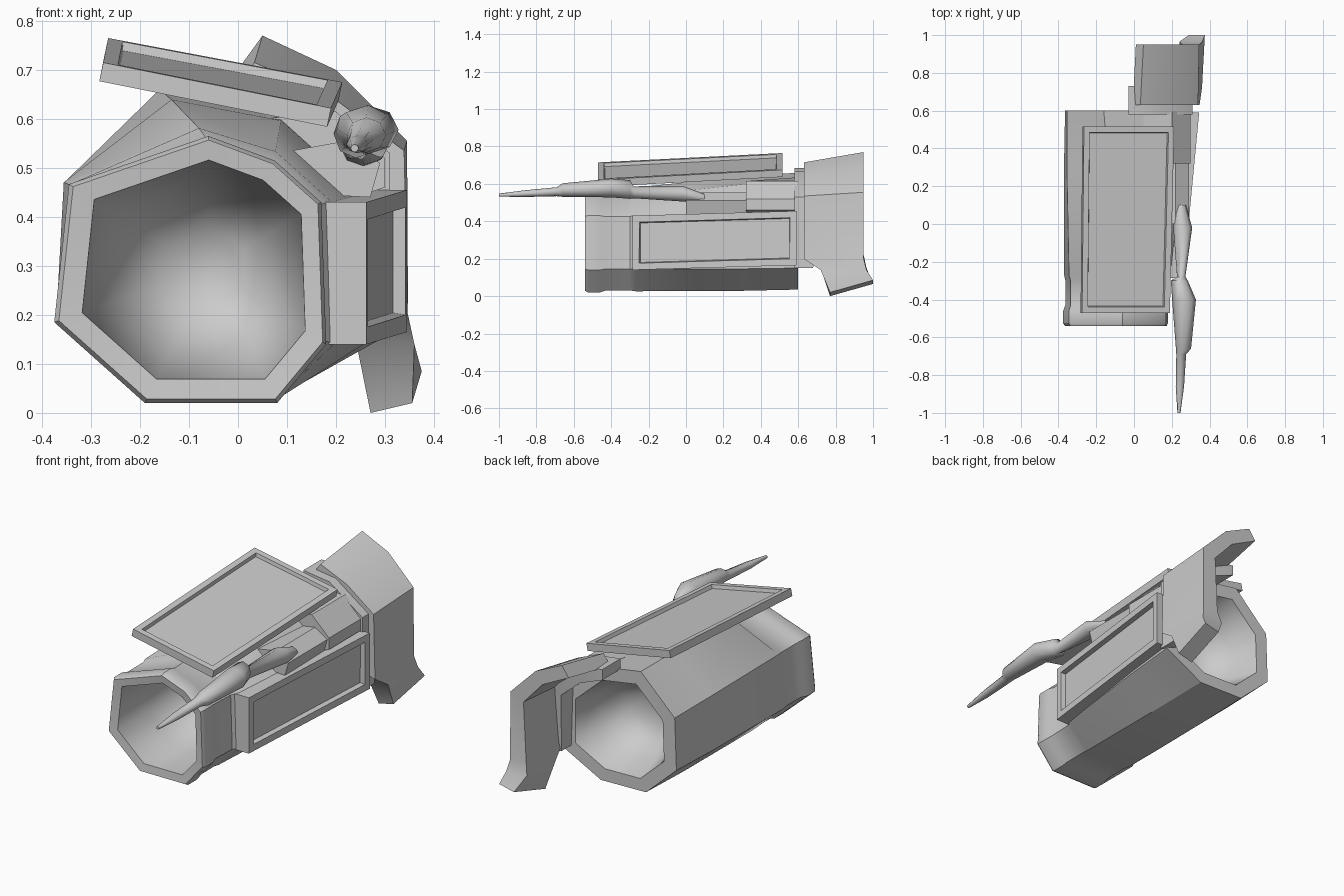
import bpy, bmesh, math
from mathutils import Vector

if "Cube" in bpy.data.objects:
    bpy.data.objects.remove(bpy.data.objects["Cube"])


def finish(name, bm, angle=None):
    bmesh.ops.recalc_face_normals(bm, faces=bm.faces)
    me = bpy.data.meshes.new(name)
    bm.to_mesh(me)
    bm.free()
    ob = bpy.data.objects.new(name, me)
    bpy.context.collection.objects.link(ob)
    if angle:
        bpy.ops.object.select_all(action='DESELECT')
        ob.select_set(True)
        bpy.context.view_layer.objects.active = ob
        bpy.ops.object.shade_smooth_by_angle(angle=math.radians(angle))
    return ob


def loft(name, rings, angle=None, caps=(0, -1), flip=False):
    """Skin a list of equal-length point rings and cap the listed ends."""
    bm = bmesh.new()
    rows = [[bm.verts.new(p) for p in r] for r in rings]
    n = len(rows[0])
    for a, b in zip(rows, rows[1:]):
        for i in range(n):
            j = (i + 1) % n
            bm.faces.new((a[i], a[j], b[j], b[i]))
    for c in caps:
        bm.faces.new(rows[c])
    ob = finish(name, bm, angle)
    if flip:
        ob.data.flip_normals()
    return ob


def framed_panel(name, corners, offset, rim, depth):
    """Slab with a recessed field in the face given by four corners."""
    bm = bmesh.new()
    top = [bm.verts.new(c) for c in corners]
    low = [bm.verts.new(Vector(c) + Vector(offset)) for c in corners]
    face = bm.faces.new(top)
    bm.faces.new(low[::-1])
    for i in range(4):
        j = (i + 1) % 4
        bm.faces.new((top[j], top[i], low[i], low[j]))
    bmesh.ops.recalc_face_normals(bm, faces=bm.faces)
    bmesh.ops.inset_region(bm, faces=[face], thickness=rim)
    bmesh.ops.inset_region(bm, faces=[face], thickness=0.006, depth=-depth)
    return finish(name, bm)


# Eight-sided body, blending from the front section to the back section
FRONT = [(-.06, .565), (-.345, .467), (-.375, .185), (-.19, .02),
         (.08, .02), (.18, .14), (.17, .43), (.075, .515)]
BACK = [(-.16, .66), (-.355, .47), (-.365, .2), (-.19, .04),
        (.07, .035), (.29, .15), (.29, .44), (.09, .62)]


def section(y, t, s):
    pts = [Vector(a).lerp(Vector(b), t) for a, b in zip(FRONT, BACK)]
    c = sum(pts, Vector((0, 0))) / len(pts)
    return [(c.x + (p.x - c.x) * s, y, c.y + (p.y - c.y) * s) for p in pts]


shell = [(-.535, 0, .82), (-.54, 0, .97), (-.525, 0, 1), (-.46, 0, 1), (-.43, 0, .965),
         (-.30, .05, .965), (-.27, .2, .99), (.3, .75, 1.01), (.6, 1, 1), (.6, 1, .78)]
loft("body_shell", [section(*r) for r in shell], 28, caps=())

# Bowl-like hollows in both ends
front_bowl = [(-.535, 0, .82), (-.3, 0, .77), (-.1, 0, .6), (.0, 0, .3)]
back_bowl = [(.6, 1, .78), (.46, 1, .66), (.36, 1, .48), (.32, 1, .25)]
loft("front_hollow", [section(*r) for r in front_bowl], 75, caps=(-1,), flip=True)
loft("rear_hollow", [section(*r) for r in back_bowl], 75, caps=(-1,), flip=True)

# Tilted top panel and the slanted side panel
framed_panel("top_panel",
             [(-.275, -.47, .715), (.19, -.47, .622), (.213, .515, .675), (-.265, .515, .765)],
             (-.008, 0, -.038), .043, .018)
framed_panel("side_panel",
             [(.262, -.285, .14), (.345, .59, .165), (.345, .59, .455), (.262, -.285, .43)],
             (-.115, 0, 0), .05, .025)


# Curved straps at the rear: each row is outer (x,z), inner (x,z), near and far y, near-side drop
def strap(name, rows):
    loft(name, [[(ox - d * .3, y0, oz - d), (ox, y1, oz),
                 (ix, y1, iz), (ix - d * .3, y0, iz - d)]
                for ox, oz, ix, iz, y0, y1, d in rows], 40)


strap("rear_guard", [
    (.05, .77, .01, .715, .63, .95, .055),
    (.20, .70, .16, .64, .63, .95, .05),
    (.345, .555, .27, .52, .63, .95, .02),
    (.347, .20, .255, .22, .63, .95, .0),
    (.36, .14, .24, .15, .72, .965, .0),
    (.375, .085, .29, .065, .77, 1.0, .065)])
strap("rear_link", [
    (-.03, .685, -.03, .63, .58, .73, .0),
    (.12, .665, .10, .58, .58, .73, .0),
    (.31, .53, .23, .47, .58, .70, .0),
    (.31, .15, .24, .17, .58, .68, .0)])

# Shoulder blocks beside the top panel
loft("arm_mount", [[(.08, y, .45), (.27, y, .44), (.29, y, .51), (.22, y, .555), (.08, y, .53)]
                   for y in (.0, .33)], 28)
loft("rear_shoulder", [[(.09, y, .56), (.24, y, .44), (.30, y, .46), (.30, y, .52),
                        (.2, y, .615), (.05, y, top)]
                       for y, top in ((.32, .60), (.595, .635))], 28)

# Tapered forward arm: y, centre x, centre z, half width, half height
arm = [(.1, .245, .52, .03, .025), (-.02, .258, .548, .05, .042),
       (-.28, .25, .555, .022, .032), (-.30, .24, .57, .045, .05),
       (-.40, .265, .578, .063, .05), (-.66, .262, .567, .04, .036),
       (-.69, .25, .558, .026, .024), (-.86, .243, .548, .022, .018),
       (-1.0, .238, .54, .008, .008)]
loft("pointed_arm", [[(cx + rx * math.cos(k * math.tau / 8), y, cz + rz * math.sin(k * math.tau / 8))
                      for k in range(8)] for y, cx, cz, rx, rz in arm], 60)
